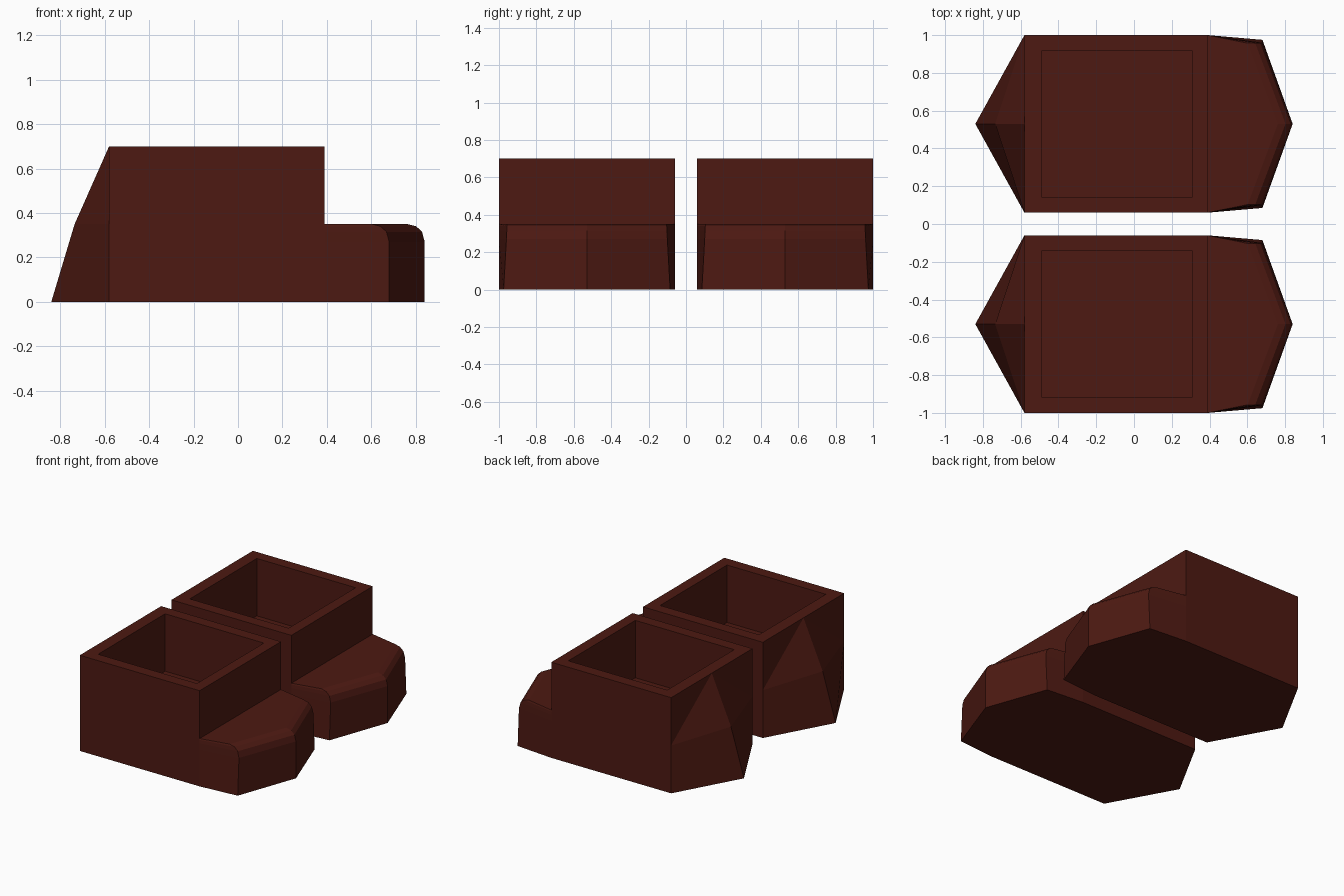
import bpy, bmesh

if "Cube" in bpy.data.objects:
    bpy.data.objects.remove(bpy.data.objects["Cube"])

YC, HW = 0.53, 0.47              # centre and half width of one boot
BACK, FRONT, TOP, FLOOR = -0.58, 0.39, 0.70, 0.28

mat = bpy.data.materials.new("dark_red_leather")
mat.diffuse_color = (0.075, 0.01, 0.006, 1)
mat.use_nodes = True
mat.node_tree.nodes["Principled BSDF"].inputs["Base Color"].default_value = mat.diffuse_color


def make(name, verts, faces):
    """Mesh object for the right-hand boot, mirrored across y = 0."""
    bm = bmesh.new()
    vs = [bm.verts.new((x, YC + y, z)) for x, y, z in verts]
    for f in faces:
        bm.faces.new([vs[i] for i in f])
    bmesh.ops.recalc_face_normals(bm, faces=bm.faces)
    me = bpy.data.meshes.new(name)
    bm.to_mesh(me)
    bm.free()
    me.materials.append(mat)
    ob = bpy.data.objects.new(name, me)
    bpy.context.collection.objects.link(ob)
    m = ob.modifiers.new("pair", 'MIRROR')
    m.use_axis = (False, True, False)
    m.use_mirror_merge = False
    return ob


def rect(x0, x1, h, z):
    return [(x0, -h, z), (x1, -h, z), (x1, h, z), (x0, h, z)]


def bands(rows, n):
    """Quads joining successive closed loops of n points."""
    return [(r * n + i, r * n + (i + 1) % n, (r + 1) * n + (i + 1) % n, (r + 1) * n + i)
            for r in range(rows - 1) for i in range(n)]


# Hollow shaft: outer wall, rim, inner wall, floor
loops = [rect(BACK, FRONT, HW, 0), rect(BACK, FRONT, HW, TOP),
         rect(-0.49, 0.31, 0.387, TOP), rect(-0.49, 0.31, 0.387, FLOOR)]
make("boot_shafts", sum(loops, []),
     bands(4, 4) + [(3, 2, 1, 0), (12, 13, 14, 15)])

# Pointed heel: ridge running up to the middle of the rear rim
heel = [(BACK, -HW, 0), (-0.84, 0, 0), (BACK, HW, 0),
        (BACK, -HW, 0.35), (-0.735, 0, 0.35), (BACK, HW, 0.35),
        (BACK, 0, TOP)]
make("boot_heels", heel,
     [(0, 1, 4, 3), (1, 2, 5, 4), (3, 4, 6), (4, 5, 6), (0, 2, 1),
      (0, 3, 6, 5, 2)])

# Pointed toe: stacked outlines rounding over at the top front edge
profile = [(0, 0, 0.445), (0.27, 0, 0.430), (0.315, 0.012, 0.428),
           (0.34, 0.038, 0.427), (0.35, 0.078, 0.427)]    # height, inset, half width
toe = []
for z, d, h in profile:
    toe += [(FRONT, -HW, z), (0.68 - d, -h, z), (0.84 - d, 0, z),
            (0.68 - d, h, z), (FRONT, HW, z)]
n = len(toe)
make("boot_toes", toe,
     bands(len(profile), 5) + [(4, 3, 2, 1, 0), tuple(range(n - 5, n))])
